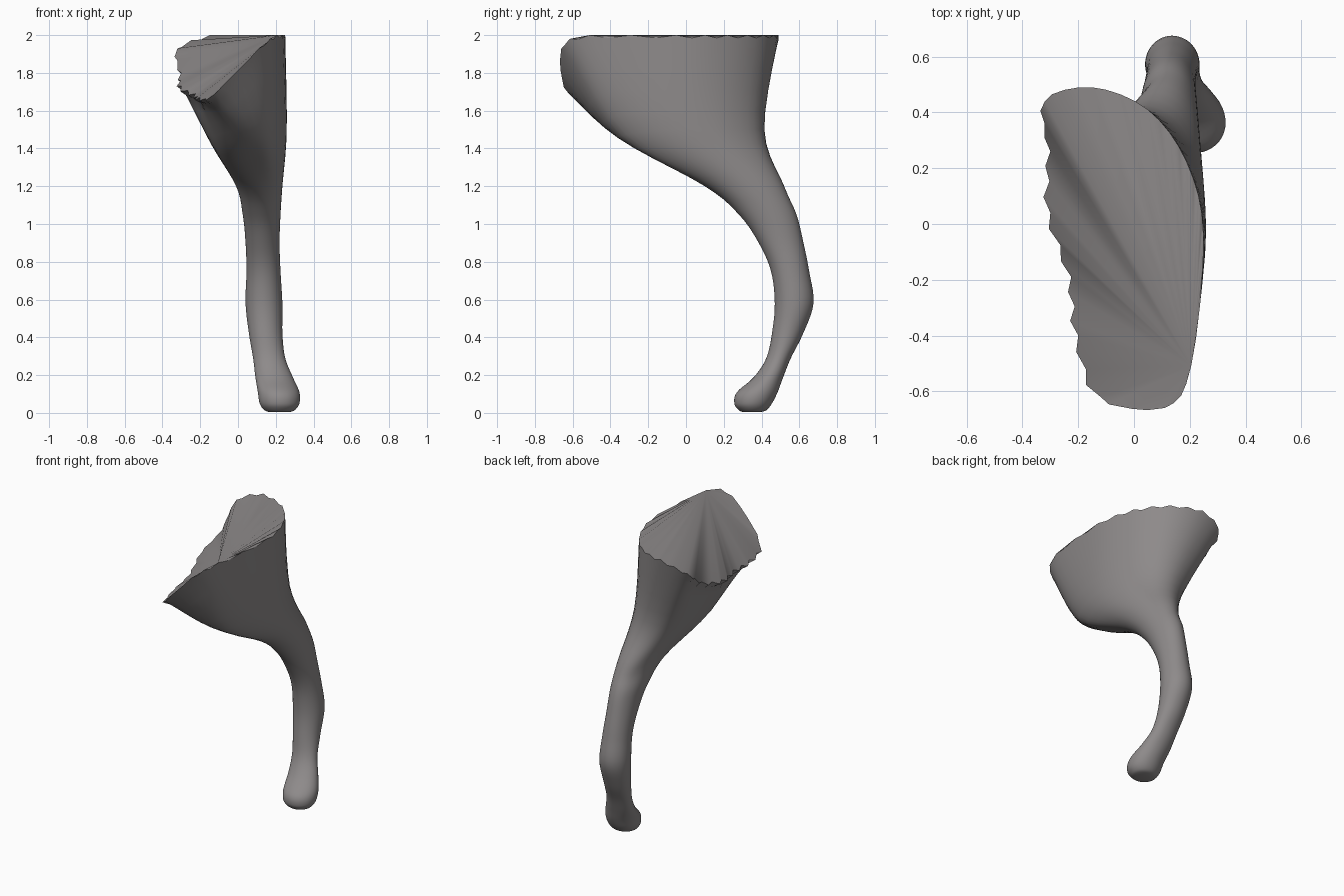
import bpy, bmesh, math
from mathutils import Vector

if "Cube" in bpy.data.objects:
    bpy.data.objects.remove(bpy.data.objects["Cube"])

SEG = 4      # columns per control point around the limb
STEP = 5     # rings per control ring along the limb

# shank and foot: z, x min, x max, y min, y max
SHANK = [
    (0.004, 0.17, 0.27, 0.305, 0.39), (0.014, 0.14, 0.30, 0.28, 0.425),
    (0.05, 0.115, 0.325, 0.256, 0.455), (0.11, 0.105, 0.325, 0.27, 0.485),
    (0.19, 0.092, 0.29, 0.36, 0.515), (0.29, 0.08, 0.25, 0.425, 0.555),
    (0.42, 0.058, 0.235, 0.455, 0.62), (0.58, 0.04, 0.235, 0.47, 0.675),
    (0.75, 0.045, 0.225, 0.45, 0.652), (0.90, 0.04, 0.22, 0.385, 0.622),
    (1.05, 0.025, 0.225, 0.28, 0.585), (1.20, -0.01, 0.235, 0.10, 0.52),
]

# thigh section and the slanted open rim, from the outer side round by the back
THIGH = [
    (.258, .0, 1.50), (.23, .2, 1.50), (.14, .36, 1.50), (.02, .415, 1.50),
    (-.10, .37, 1.48), (-.14, .24, 1.44), (-.14, .06, 1.42), (-.11, -.12, 1.41),
    (-.05, -.27, 1.43), (.06, -.36, 1.455), (.16, -.34, 1.47), (.23, -.20, 1.49),
]
RIM = [
    (.25, -.05, 2.0), (.19, .22, 2.0), (.05, .41, 2.0), (-.15, .49, 2.0),
    (-.32, .44, 1.93), (-.30, .26, 1.80), (-.30, .04, 1.73), (-.225, -.19, 1.69),
    (-.20, -.40, 1.67), (-.12, -.62, 1.69), (.11, -.66, 1.93), (.205, -.51, 2.0),
]


def oval(row):
    z, x0, x1, y0, y1 = row
    return [Vector(((x0 + x1) / 2 + (x1 - x0) / 2 * math.cos(a),
                    (y0 + y1) / 2 + (y1 - y0) / 2 * math.sin(a), z))
            for a in (2 * math.pi * i / 12 for i in range(12))]


def spline(a, b, c, d, t):
    return 0.5 * (2 * b + (c - a) * t + (2 * a - 5 * b + 4 * c - d) * t * t
                  + (3 * b - a - 3 * c + d) * t ** 3)


def refine_ring(ring):
    n = len(ring)
    return [spline(ring[i - 1], ring[i], ring[(i + 1) % n], ring[(i + 2) % n], k / SEG)
            for i in range(n) for k in range(SEG)]


control = [refine_ring(r) for r in
           [oval(r) for r in SHANK] + [[Vector(p) for p in s] for s in (THIGH, RIM)]]

# rings along the limb
rings = []
last = len(control) - 1
for i in range(last):
    for k in range(STEP):
        a, b = control[max(i - 1, 0)], control[i]
        c, d = control[i + 1], control[min(i + 2, last)]
        rings.append([spline(*p, k / STEP) for p in zip(a, b, c, d)])
rings.append([p.copy() for p in control[-1]])

# ragged rim: alternate points step down and out, most on the inner side
N = 12 * SEG
apex = 11 * SEG
for j, p in enumerate(rings[-1]):
    p.z = min(p.z, 2.0)
    if j != apex and j % 2:
        low = min(max((2.0 - p.z) / 0.25, 0.0), 1.0)
        p.z -= 0.015
        p.x -= 0.02 * low

bm = bmesh.new()
grid = [[bm.verts.new(p) for p in ring] for ring in rings]
for lower, upper in zip(grid, grid[1:]):
    for j in range(N):
        k = (j + 1) % N
        bm.faces.new((lower[j], lower[k], upper[k], upper[j])).smooth = True
bm.faces.new(grid[0][::-1]).smooth = True

# pleated fan closing the top, spread from the front outer corner on its own vertices
fan = [bm.verts.new(p) for p in rings[-1]]
for s in range(1, N - 1):
    bm.faces.new((fan[apex], fan[(apex + s) % N], fan[(apex + s + 1) % N])).smooth = True

mesh = bpy.data.meshes.new("hind_leg")
bm.to_mesh(mesh)
bm.free()
leg = bpy.data.objects.new("hind_leg", mesh)
bpy.context.collection.objects.link(leg)

grey = bpy.data.materials.new("warm grey")
grey.diffuse_color = (0.27, 0.255, 0.255, 1)
grey.use_nodes = True
grey.node_tree.nodes["Principled BSDF"].inputs["Base Color"].default_value = grey.diffuse_color
mesh.materials.append(grey)
